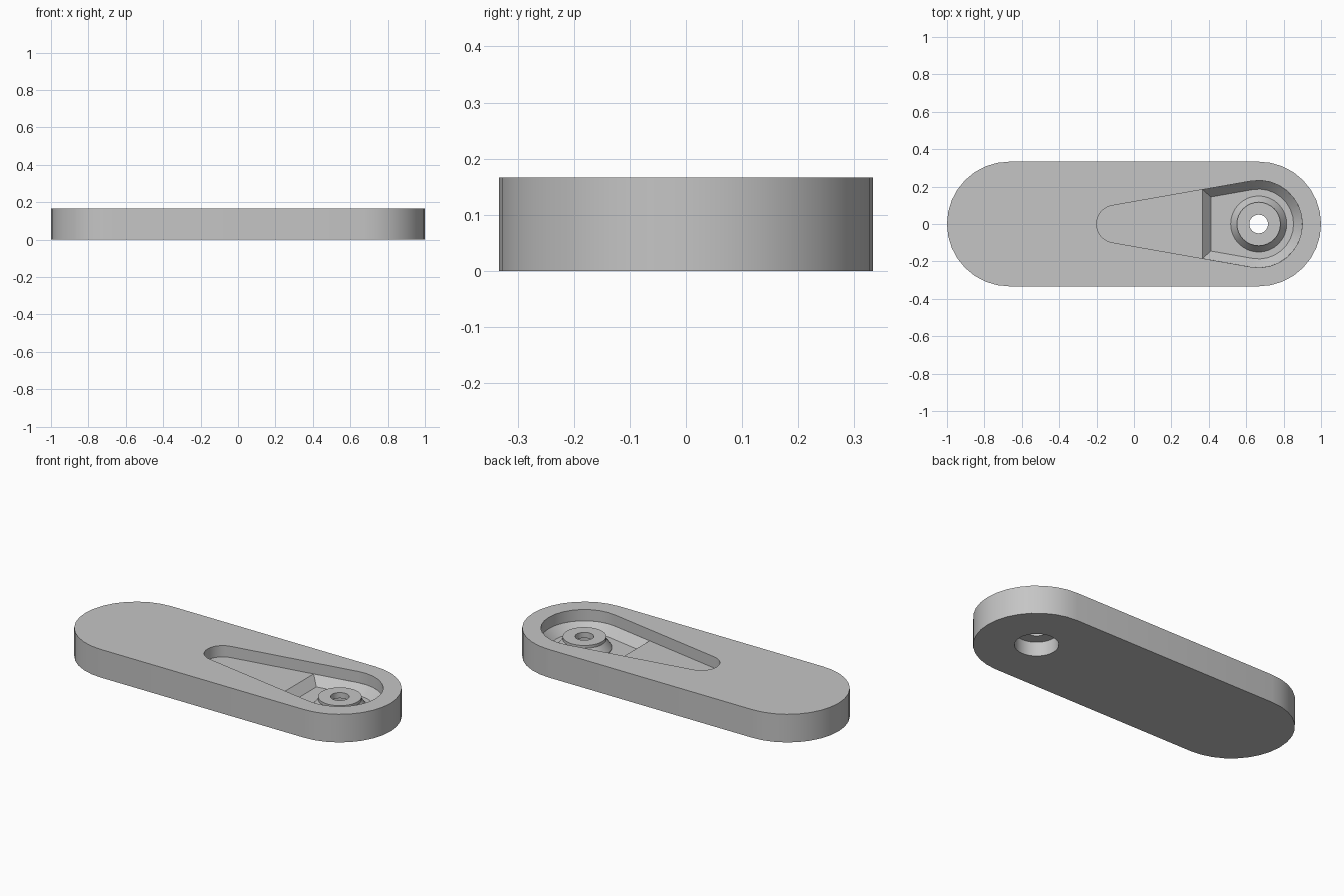
import bpy, bmesh
from math import sin, cos, asin, pi

if "Cube" in bpy.data.objects:
    bpy.data.objects.remove(bpy.data.objects["Cube"], do_unlink=True)

MM = 1 / 30          # all dimensions below are on a 60 x 20 x 5 plate
END = 20             # distance of the end centres from the middle

grey = bpy.data.materials.new("plain_grey")
grey.use_nodes = True
colour = (0.56, 0.56, 0.56, 1)
grey.diffuse_color = colour
grey.node_tree.nodes["Principled BSDF"].inputs["Base Color"].default_value = colour


def arc(cx, r, start, end, steps=16):
    return [(cx + r * cos(start + (end - start) * i / steps),
             r * sin(start + (end - start) * i / steps)) for i in range(steps + 1)]


def hull(x1, r1, x2, r2):
    """Outline around two circles on the x axis."""
    a = pi / 2 + asin((r2 - r1) / (x2 - x1))
    return arc(x2, r2, -a, a) + arc(x1, r1, a, 2 * pi - a)


def loft(name, rings):
    """Closed solid through (outline, z) rings of equal point count."""
    bm = bmesh.new()
    loops = [[bm.verts.new((x * MM, y * MM, z * MM)) for x, y in pts] for pts, z in rings]
    n = len(loops[0])
    for low, high in zip(loops, loops[1:]):
        for i in range(n):
            j = (i + 1) % n
            bm.faces.new((low[i], low[j], high[j], high[i]))
    bm.faces.new(loops[0][::-1])
    bm.faces.new(loops[-1])
    bmesh.ops.recalc_face_normals(bm, faces=bm.faces)
    mesh = bpy.data.meshes.new(name)
    bm.to_mesh(mesh)
    bm.free()
    mesh.materials.append(grey)
    ob = bpy.data.objects.new(name, mesh)
    bpy.context.collection.objects.link(ob)
    return ob


def turned(name, profile):
    """Round solid on the pivot axis from (radius, z) pairs."""
    return loft(name, [(arc(END, r, 0, 2 * pi, 32)[:-1], z) for r, z in profile])


def combine(target, tool, operation):
    mod = target.modifiers.new(tool.name, 'BOOLEAN')
    mod.operation, mod.object, mod.solver = operation, tool, 'EXACT'
    bpy.ops.object.modifier_apply(modifier=mod.name)
    bpy.data.objects.remove(tool, do_unlink=True)


# Plate with round ends
outline = hull(-END, 10, END, 10)
plate = loft("link_plate", [(outline, 0), (outline, 5)])
bpy.context.view_layer.objects.active = plate
plate.select_set(True)

# Tapered shallow pocket
taper = hull(-3, 3, END, 7)
combine(plate, loft("shallow_pocket", [(taper, 3), (taper, 6)]), 'DIFFERENCE')


# Deeper part of the pocket with sloping walls
def deep_outline(r, x_cut):
    lean = asin(4 / 23)
    y = (r - sin(lean) * (END - x_cut)) / cos(lean)
    return [(x_cut, -y)] + arc(END, r, -pi / 2 - lean, pi / 2 + lean) + [(x_cut, y)]


combine(plate, loft("deep_pocket", [(deep_outline(5.6, 12.35), 1.5),
                                    (deep_outline(6.99, 11), 3),
                                    (deep_outline(6.98, 11.02), 4)]), 'DIFFERENCE')

# Raised boss, then the stepped bore through it
combine(plate, turned("boss", [(4.5, 0.6), (4.5, 1.6), (3.5, 3), (3.5, 3.5)]), 'UNION')
combine(plate, turned("bore", [(3.49, -1), (3.49, 2.5), (1.5, 2.5), (1.5, 6)]), 'DIFFERENCE')

bpy.ops.object.shade_smooth_by_angle(angle=pi / 7)
